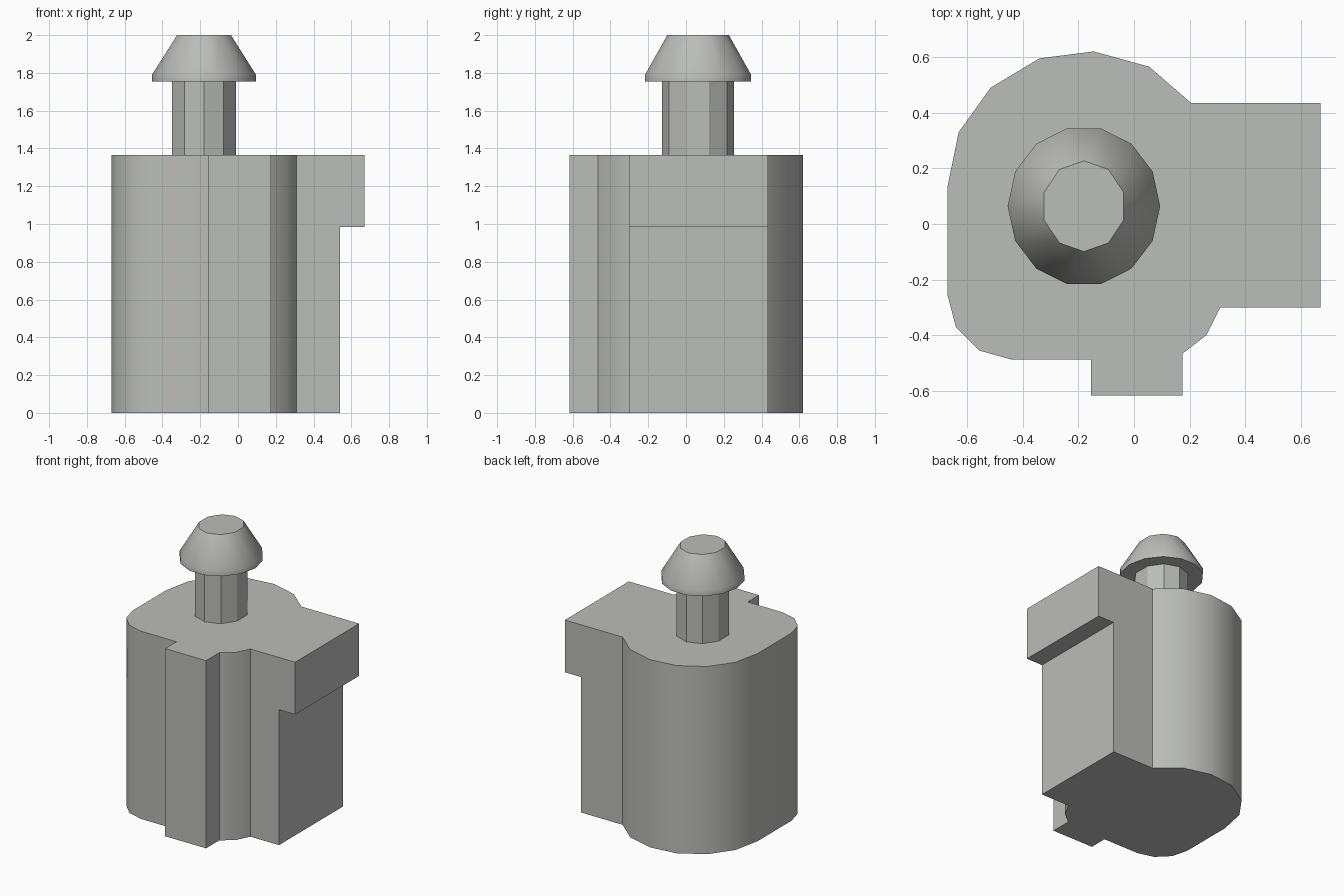
import bpy, bmesh, math

cube = bpy.data.objects.get("Cube")
if cube:
    bpy.data.objects.remove(cube, do_unlink=True)

grey = bpy.data.materials.new("warm_grey")
grey.use_nodes = True
colour = (0.50, 0.51, 0.49, 1)
grey.diffuse_color = colour
grey.node_tree.nodes["Principled BSDF"].inputs["Base Color"].default_value = colour


def finish(name, bm):
    """Turn a bmesh into a grey object with smooth curves and sharp edges."""
    bmesh.ops.recalc_face_normals(bm, faces=bm.faces)
    mesh = bpy.data.meshes.new(name)
    bm.to_mesh(mesh)
    bm.free()
    mesh.materials.append(grey)
    obj = bpy.data.objects.new(name, mesh)
    bpy.context.collection.objects.link(obj)
    bpy.ops.object.select_all(action='DESELECT')
    obj.select_set(True)
    bpy.context.view_layer.objects.active = obj
    bpy.ops.object.shade_smooth_by_angle(angle=math.radians(32))
    return obj


def ring(bm, sides, rx, ry, z, start=0):
    """Oval ring of vertices around the peg axis."""
    verts = []
    for i in range(sides):
        a = start + math.tau * i / sides
        verts.append(bm.verts.new((PEG_X + rx * math.cos(a), PEG_Y + ry * math.sin(a), z)))
    return verts


def hull(name, *rings):
    bm = bmesh.new()
    for args in rings:
        ring(bm, *args)
    bmesh.ops.convex_hull(bm, input=bm.verts)
    bmesh.ops.dissolve_limit(bm, angle_limit=0.01, verts=bm.verts, edges=bm.edges)
    return finish(name, bm)


PEG_X, PEG_Y = -0.18, 0.064
TOP, STEP = 1.365, 0.985
BLOCK_X, LEDGE_X = 0.54, 0.67
BLOCK_FRONT, BLOCK_BACK = -0.30, 0.435

# Body outline: rounded back, square block on the left, rib on the front
outline = [
    (-0.145, 0.62), (-0.34, 0.595), (-0.515, 0.49), (-0.63, 0.33), (-0.67, 0.135),
    (-0.67, -0.255), (-0.64, -0.37), (-0.555, -0.455), (-0.44, -0.487),
    (-0.155, -0.487), (-0.155, -0.617), (0.175, -0.617), (0.175, -0.465),
    (0.26, -0.40), (0.31, BLOCK_FRONT), (BLOCK_X, BLOCK_FRONT),
    (BLOCK_X, BLOCK_BACK), (0.205, BLOCK_BACK), (0.055, 0.565),
]
bm = bmesh.new()
levels = [[bm.verts.new((x, y, z)) for x, y in outline] for z in (0, STEP, TOP)]
bm.faces.new(levels[0])
bm.faces.new(levels[2])
n = len(outline)
block_face = None
for low, high in zip(levels, levels[1:]):
    for i in range(n):
        j = (i + 1) % n
        face = bm.faces.new((low[i], low[j], high[j], high[i]))
        if outline[i][0] == BLOCK_X and outline[j][0] == BLOCK_X:
            block_face = face

# Overhanging ledge: pull the upper block face outwards
bmesh.ops.recalc_face_normals(bm, faces=bm.faces)
out = bmesh.ops.extrude_discrete_faces(bm, faces=[block_face])["faces"]
bmesh.ops.translate(bm, verts=out[0].verts, vec=(LEDGE_X - BLOCK_X, 0, 0))
bmesh.ops.dissolve_limit(bm, angle_limit=0.01, verts=bm.verts, edges=bm.edges)
finish("body", bm)

# Peg stem and its tapered head
quarter = math.pi / 2
hull("peg_stem", (10, 0.177, 0.19, TOP - 0.01, quarter), (10, 0.177, 0.19, 1.76, quarter))
hull("peg_head", (14, 0.274, 0.287, 1.755), (14, 0.274, 0.287, 1.792),
     (10, 0.15, 0.163, 2.0, quarter))
